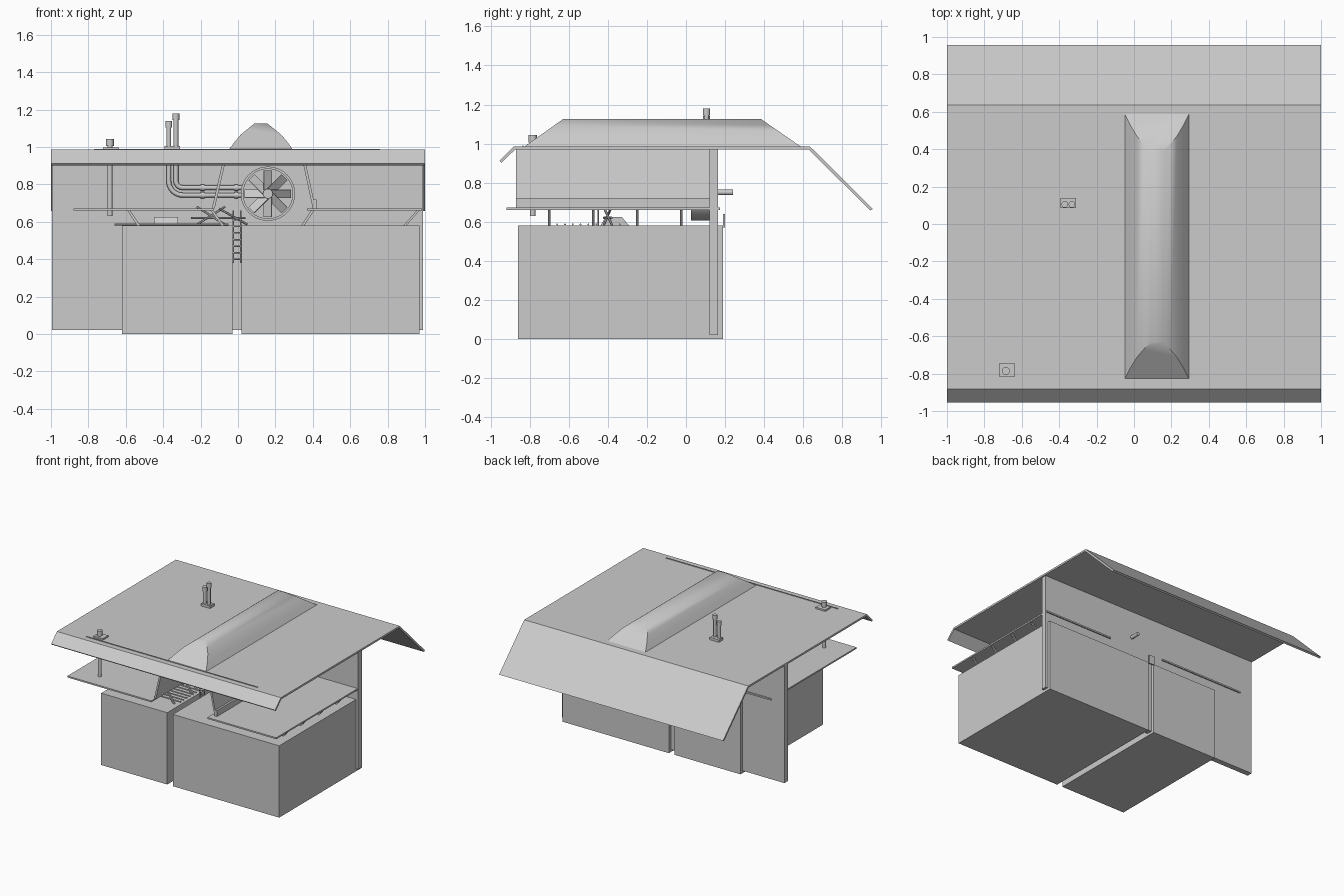
import bpy, bmesh, math
from mathutils import Vector, Matrix

if "Cube" in bpy.data.objects:
    bpy.data.objects.remove(bpy.data.objects["Cube"])


def finish(name, bm, smooth=False):
    bmesh.ops.recalc_face_normals(bm, faces=bm.faces)
    me = bpy.data.meshes.new(name)
    bm.to_mesh(me)
    bm.free()
    ob = bpy.data.objects.new(name, me)
    bpy.context.collection.objects.link(ob)
    if smooth:
        bpy.ops.object.select_all(action='DESELECT')
        ob.select_set(True)
        bpy.context.view_layer.objects.active = ob
        bpy.ops.object.shade_smooth_by_angle(angle=math.radians(50))
    return ob


def box(name, x, y, z):
    bm = bmesh.new()
    m = Matrix.Translation(((x[0]+x[1])/2, (y[0]+y[1])/2, (z[0]+z[1])/2))
    s = Matrix.Diagonal((x[1]-x[0], y[1]-y[0], z[1]-z[0], 1))
    bmesh.ops.create_cube(bm, size=1, matrix=m @ s)
    return finish(name, bm)


def rod(name, a, b, r, sides=12):
    a, b = Vector(a), Vector(b)
    d = b - a
    bm = bmesh.new()
    m = Matrix.Translation((a+b)/2) @ d.to_track_quat('Z', 'Y').to_matrix().to_4x4()
    bmesh.ops.create_cone(bm, cap_ends=True, segments=sides, radius1=r, radius2=r,
                          depth=d.length, matrix=m)
    return finish(name, bm, sides > 6)


def prism(name, pts, axis, lo, hi):
    # closed profile extruded along x (points y,z) or along y (points x,z)
    bm = bmesh.new()
    put = (lambda p, t: (t, p[0], p[1])) if axis == 'x' else (lambda p, t: (p[0], t, p[1]))
    a = [bm.verts.new(put(p, lo)) for p in pts]
    b = [bm.verts.new(put(p, hi)) for p in pts]
    bm.faces.new(a)
    bm.faces.new(b)
    for i in range(len(pts)):
        j = (i+1) % len(pts)
        bm.faces.new((a[i], a[j], b[j], b[i]))
    return finish(name, bm)


# Two base blocks, and the rear wall they pass through
for name, x in (("left_block", (-0.62, -0.03)), ("right_block", (0.02, 0.97))):
    box(name, x, (-0.86, 0.19), (0, 0.58))
box("rear_wall", (-0.995, 0.99), (0.12, 0.165), (0.02, 0.975))
box("gap_cover", (-0.03, 0.02), (0.19, 0.2), (0.57, 0.64))

# Folded roof sheet
prism("roof", [(-0.955, 0.912), (-0.882, 0.985), (0.635, 0.985), (0.957, 0.665),
               (0.943, 0.658), (0.628, 0.97), (-0.875, 0.97), (-0.945, 0.902)], 'x', -1, 1)
box("roof_front_seam", (-0.77, 0.76), (-0.837, -0.832), (0.975, 0.99))

# Raised roof vent with sloping ends
bm = bmesh.new()
half = [(-0.05, 0.983), (-0.02, 1.025), (0.015, 1.066), (0.05, 1.095), (0.088, 1.125)]
prof = half + [(0.245 - x, z) for x, z in reversed(half)]
rows = []
for y0, y1 in ((-0.83, -0.63), (0.59, 0.385)):
    rows.append([bm.verts.new((x, y0 + (y1-y0)*(z-0.983)/0.142, z)) for x, z in prof])
for i in range(len(prof)-1):
    bm.faces.new((rows[0][i], rows[0][i+1], rows[1][i+1], rows[1][i]))
for r in rows:
    bm.faces.new(r)
finish("roof_vent", bm, True)

# Slanted duct sides under the roof vent
for name, top, low in (("duct_left_side", -0.07, -0.14), ("duct_right_side", 0.335, 0.4)):
    prism(name, [(low, 0.67), (top, 0.972), (top+0.015, 0.972), (low+0.015, 0.67)],
          'y', -0.87, 0.12)
box("duct_right_lip", (0.4, 0.42), (-0.87, 0.12), (0.67, 0.72))

# Shelves with slanted struts in rows
for side, x in (("left", (-0.88, -0.13)), ("right", (0.37, 0.985))):
    box(side + "_shelf", x, (-0.92, 0.175), (0.66, 0.672))
for y in (-0.7, -0.475, -0.25, -0.025):
    for xt, xb in ((-0.585, -0.53), (-0.14, -0.08), (0.4, 0.345), (0.965, 0.89)):
        prism("shelf_strut", [(xt-0.008, 0.662), (xt+0.008, 0.662),
                              (xb+0.008, 0.578), (xb-0.008, 0.578)], 'y', y-0.006, y+0.006)

# Fan: ring, hub, shaft and twisted blades
cx, cz = 0.16, 0.75
bm = bmesh.new()
n = 48
loops = []
for r, y in ((0.145, 0.025), (0.145, 0.12), (0.132, 0.12), (0.132, 0.025)):
    loops.append([bm.verts.new((cx+r*math.cos(math.tau*i/n), y, cz+r*math.sin(math.tau*i/n)))
                  for i in range(n)])
for k in range(4):
    a, b = loops[k], loops[(k+1) % 4]
    for i in range(n):
        j = (i+1) % n
        bm.faces.new((a[i], a[j], b[j], b[i]))
finish("fan_ring", bm, True)
rod("fan_hub", (cx, 0.035, cz), (cx, 0.1, cz), 0.026, 24)
rod("fan_shaft", (cx, 0.03, cz), (cx, 0.24, cz), 0.014, 16)
bm = bmesh.new()
for i in range(8):
    m = (Matrix.Translation((cx, 0.065, cz)) @ Matrix.Rotation(math.tau*i/8, 4, 'Y')
         @ Matrix.Translation((0.072, 0, 0)) @ Matrix.Rotation(math.radians(35), 4, 'X')
         @ Matrix.Diagonal((0.105, 0.004, 0.052, 1)))
    bmesh.ops.create_cube(bm, size=1, matrix=m)
finish("fan_blades", bm)

# Twin exhaust pipes: down through the roof, then across to the fan
for x, top, low, rad in ((-0.37, 1.14, 0.742, 0.075), (-0.332, 1.18, 0.782, 0.037)):
    pts = [(x, top)]
    for k in range(9):
        t = math.pi + math.pi/2*k/8
        pts.append((x+rad+rad*math.cos(t), low+rad+rad*math.sin(t)))
    pts.append((0.03, low))
    cu = bpy.data.curves.new("exhaust_pipe", 'CURVE')
    cu.dimensions = '3D'
    cu.bevel_depth = 0.013
    cu.bevel_resolution = 3
    cu.use_fill_caps = True
    sp = cu.splines.new('POLY')
    sp.points.add(len(pts)-1)
    for p, (px, pz) in zip(sp.points, pts):
        p.co = (px, 0.105, pz, 1)
    bpy.context.collection.objects.link(bpy.data.objects.new("exhaust_pipe", cu))
    rod("exhaust_cap", (x, 0.105, top-0.035), (x, 0.105, top), 0.018)
    for fx in (-0.2, -0.02):
        rod("pipe_collar", (fx, 0.105, low), (fx+0.02, 0.105, low), 0.018)
box("exhaust_base", (-0.392, -0.31), (0.085, 0.14), (0.983, 1.005))

# Single chimney at the front
rod("chimney_pipe", (-0.685, -0.785, 0.63), (-0.685, -0.785, 1.03), 0.014)
rod("chimney_cap", (-0.685, -0.785, 1.005), (-0.685, -0.785, 1.043), 0.021)
box("chimney_base", (-0.722, -0.637), (-0.815, -0.745), (0.983, 0.998))

# Ladder in the gap between the blocks
for x in (-0.025, 0.015):
    rod("ladder_rail", (x, -0.45, 0.38), (x, -0.45, 0.66), 0.004, 6)
for i in range(7):
    z = 0.4 + i*0.035
    rod("ladder_rung", (-0.025, -0.45, z), (0.015, -0.45, z), 0.004, 6)

# Floor grate, small cabinet and crossed poles on the left block
for i in range(9):
    y = -0.66 + i*0.04
    rod("grate_bar", (-0.66, y, 0.586), (-0.05, y, 0.586), 0.005, 6)
prism("cabinet", [(-0.44, 0.578), (-0.41, 0.625), (-0.33, 0.625), (-0.29, 0.578)],
      'x', -0.45, -0.32)
for a, b in (((-0.22, 0.585), (-0.07, 0.68)), ((-0.07, 0.585), (-0.22, 0.68)),
             ((-0.1, 0.67), (0.05, 0.585)), ((-0.25, 0.62), (0.04, 0.62))):
    rod("brace_pole", (a[0], -0.42, a[1]), (b[0], -0.38, b[1]), 0.006, 6)
